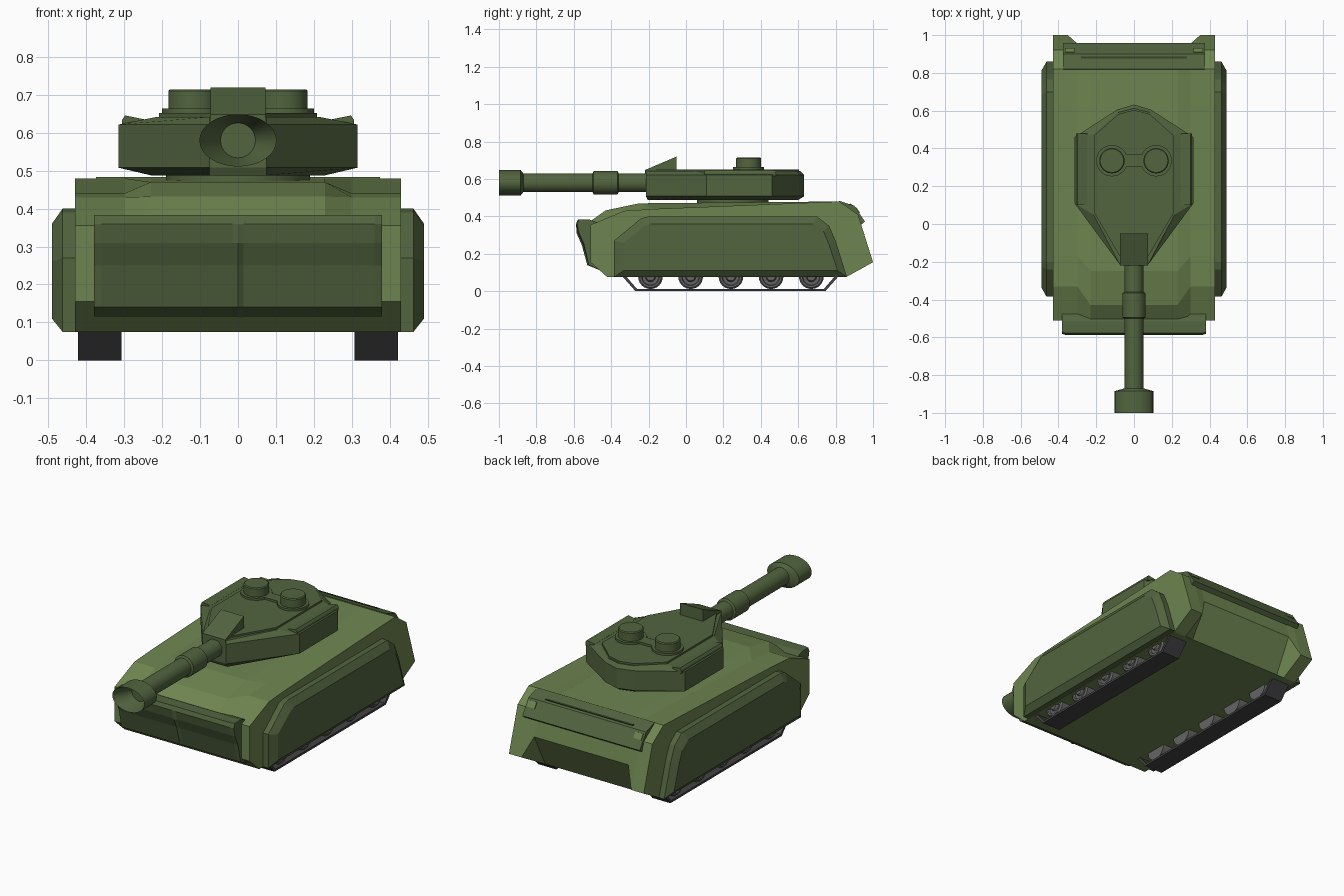
import bpy, bmesh, math
from mathutils import Vector

if "Cube" in bpy.data.objects:
    bpy.data.objects.remove(bpy.data.objects["Cube"])


def material(name, rgb):
    m = bpy.data.materials.new(name)
    m.diffuse_color = (*rgb, 1)
    m.use_nodes = True
    m.node_tree.nodes["Principled BSDF"].inputs["Base Color"].default_value = m.diffuse_color
    return m


LIGHT = material("light_green", (0.155, 0.235, 0.08))
DARK = material("dark_green", (0.085, 0.128, 0.049))
SHADE = material("deep_green", (0.03, 0.045, 0.018))
GREY = material("track_grey", (0.055, 0.055, 0.058))
STEEL = material("wheel_grey", (0.13, 0.13, 0.13))


def loft(name, rings, mat, smooth=False):
    """Skin a list of equal-length closed rings and cap both ends."""
    bm = bmesh.new()
    rows = [[bm.verts.new(p) for p in ring] for ring in rings]
    n = len(rows[0])
    for a, b in zip(rows, rows[1:]):
        for i in range(n):
            j = (i + 1) % n
            bm.faces.new((a[i], a[j], b[j], b[i]))
    bm.faces.new(rows[0])
    bm.faces.new(rows[-1])
    bmesh.ops.recalc_face_normals(bm, faces=bm.faces[:])
    me = bpy.data.meshes.new(name)
    bm.to_mesh(me)
    bm.free()
    me.materials.append(mat)
    ob = bpy.data.objects.new(name, me)
    bpy.context.collection.objects.link(ob)
    if smooth:
        bpy.ops.object.select_all(action='DESELECT')
        ob.select_set(True)
        bpy.context.view_layer.objects.active = ob
        bpy.ops.object.shade_smooth_by_angle(angle=math.radians(30))
    return ob


def across(stations):
    """Rings from (x, yz profile) stations."""
    return [[(x, y, z) for y, z in prof] for x, prof in stations]


def layers(levels):
    """Rings from (z, half outline) levels, mirrored over x; outline starts and ends near x = 0."""
    return [[(x, y, z) for x, y in half] + [(-x, y, z) for x, y in reversed(half) if x > 0]
            for z, half in levels]


def turned(profile, axis, centre, n=32):
    """Rings from (position along axis, radius a, radius b)."""
    c = Vector(centre)
    out = []
    for t, ra, rb in profile:
        ring = []
        for i in range(n):
            a = 2 * math.pi * i / n
            u, v = ra * math.cos(a), rb * math.sin(a)
            ring.append(c + Vector({'x': (t, u, v), 'y': (u, t, v), 'z': (u, v, t)}[axis]))
        out.append(ring)
    return out


# Hull: profiles lofted from side to side, with raised glacis and undercut tail
low_nose = [(-.42, .075), (-.51, .155), (-.51, .355), (-.33, .43), (-.17, .44)]
high_nose = [(-.42, .075), (-.51, .155), (-.51, .375), (-.43, .432), (-.25, .47)]
corner_tail = [(.82, .48), (.92, .41), (1.0, .155), (.855, .075)]
middle_tail = [(.82, .48), (.92, .41), (.955, .27), (.855, .075)]
half = [(.43, low_nose + corner_tail), (.35, low_nose + corner_tail),
        (.30, low_nose + middle_tail), (.23, high_nose + middle_tail)]
loft("hull", across(half + [(-x, p) for x, p in reversed(half)]), LIGHT)

# Front plate with a centre ridge
plate = [(-.578, .383), (-.588, .36), (-.577, .31), (-.55, .25), (-.52, .14), (-.46, .112), (-.45, .36), (-.515, .383)]
ridge = [(y - .008 if i in (2, 3, 4) else y, z) for i, (y, z) in enumerate(plate)]
end = [(y + .006 if y < -.53 else y, z) for y, z in plate]
loft("front_plate", across([(-.38, end), (-.36, plate), (-.014, plate), (0, ridge),
                            (.014, plate), (.36, plate), (.38, end)]), DARK)

# Rear plate, its slot and lamps
rear = [(.80, .46), (.82, .483), (.90, .457), (.957, .372), (.935, .355), (.88, .40)]
loft("rear_plate", across([(-.375, rear), (.375, rear)]), DARK)
slot = [(.874, .462), (.876, .4685), (.886, .4655), (.884, .459)]
loft("rear_slot", across([(-.28, slot), (.28, slot)]), SHADE)
lamp = [(.905, .446), (.911, .449), (.931, .419), (.925, .416)]
for s in (-1, 1):
    loft("rear_lamp", across([(s * .315, lamp), (s * .365, lamp)]), LIGHT)

# Side skirts with chamfered rim
rim = [(-.385, .075), (-.385, .27), (-.24, .39), (-.20, .40), (.70, .40), (.765, .35), (.80, .27), (.86, .078)]
face = [(-.335, .11), (-.335, .26), (-.22, .35), (-.19, .36), (.68, .36), (.735, .32), (.765, .25), (.81, .11)]
for s in (-1, 1):
    loft("side_skirt", across([(s * .41, rim), (s * .463, rim), (s * .491, face)]), DARK)

# Tracks: thin open belt plus five road wheels per side
belt = [(-.345, .085), (-.27, 0), (.745, 0), (.82, .085), (.80, .085), (.737, .012), (-.262, .012), (-.325, .085)]
for s in (-1, 1):
    loft("track_belt", across([(s * .307, belt), (s * .422, belt)]), GREY)
    for i in range(5):
        prof = [(-.05, .066), (.04, .066), (.048, .058), (.048, .048), (.038, .044),
                (.038, .028), (.05, .022), (.05, .008)]
        loft("road_wheel", turned([(s * t, r, r) for t, r in prof], 'x',
                                  (s * .365, -.19 + .215 * i, .078), 24), STEEL, True)

# Turret
loft("turret_ring", turned([(.46, .19, .19), (.492, .19, .19)], 'z', (0, .25, 0)), DARK, True)
outer = [(.075, -.215), (.315, .11), (.315, .46), (.09, .605), (0, .632)]
under = [(.075, -.205), (.23, .10), (.23, .44), (.08, .575), (0, .60)]
upper = [(.075, -.215), (.215, .05), (.215, .475), (.085, .59), (0, .612)]
loft("turret", layers([(.488, under), (.508, outer), (.622, outer), (.642, upper)]), DARK)
cap = [(.07, -.18), (.208, .055), (.208, .47), (.083, .582), (0, .604)]
loft("turret_roof", layers([(.635, cap), (.652, cap)]), DARK)

# Rails along the turret shoulders
for s in (-1, 1):
    rail = [(.245, .62), (.248, .636), (.298, .646), (.306, .634), (.306, .615)]
    loft("turret_rail", [[(s * x, y, z) for x, z in rail] for y in (.10, .48)], DARK)

# Sight hood above the gun
hood = [(-.22, .63), (-.22, .648), (-.05, .72), (-.05, .63)]
loft("sight_hood", across([(-.073, hood), (.073, hood)]), DARK)

# Hatches on a waisted base
bridge = [(.302, .64), (.302, .664), (.368, .664), (.368, .64)]
loft("hatch_bridge", across([(-.08, bridge), (.08, bridge)]), DARK)
for s in (-1, 1):
    c = (s * .117, .335, 0)
    loft("hatch_base", turned([(.64, .083, .083), (.664, .083, .083)], 'z', c), DARK, True)
    loft("hatch", turned([(.655, .067, .067), (.71, .067, .067), (.715, .062, .062)], 'z', c), DARK, True)

# Gun: barrel, sleeve and wide oval muzzle with a flared bore
gun = [(-.15, .05, .05), (-.36, .05, .05), (-.366, .062, .062), (-.494, .062, .062), (-.50, .05, .05),
       (-.87, .05, .05), (-.885, .102, .069), (-1.0, .102, .069), (-.90, .046, .046)]
loft("gun", turned(gun, 'y', (0, 0, .58)), DARK, True)
